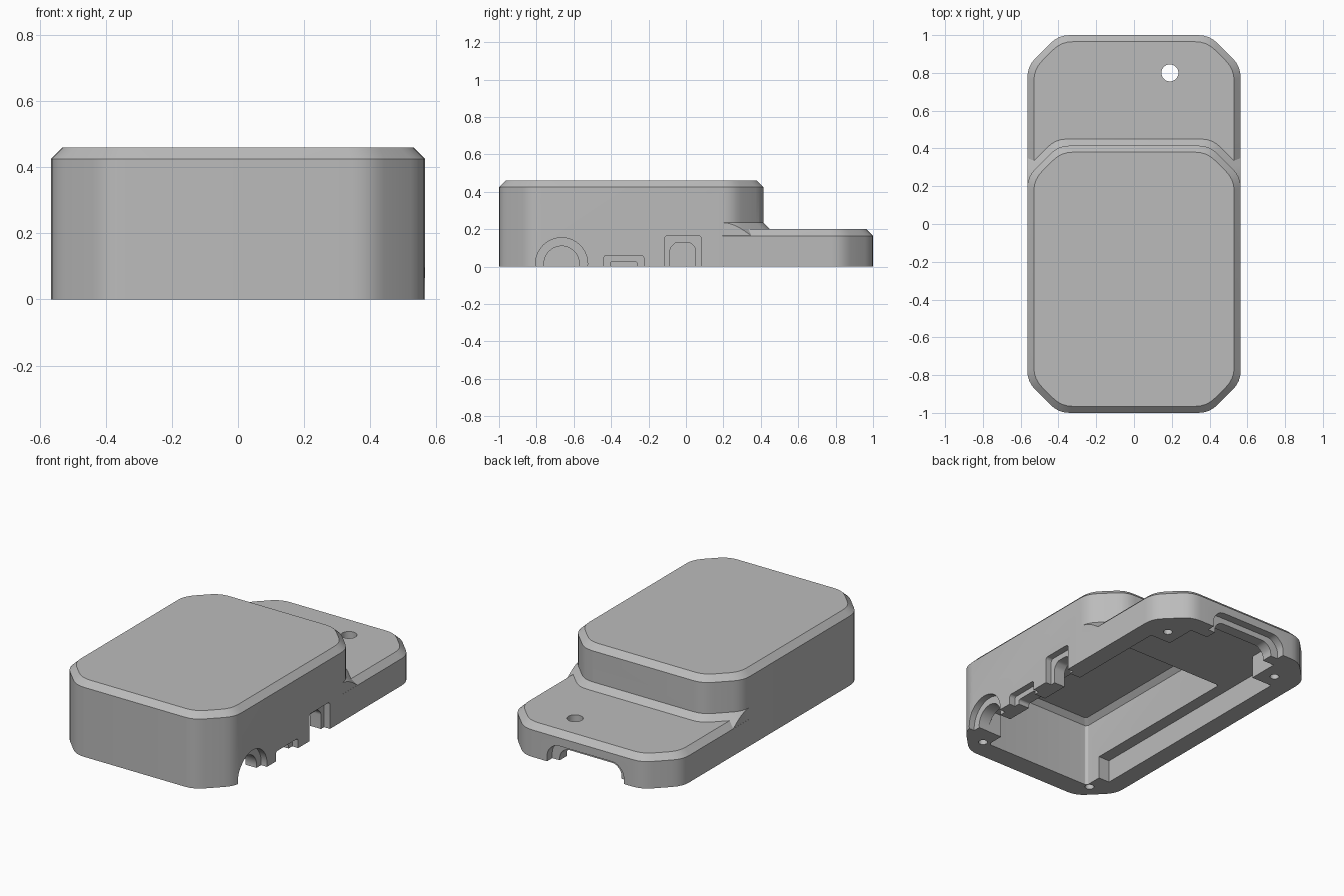
import bpy, bmesh, math

cube = bpy.data.objects.get("Cube")
if cube:
    bpy.data.objects.remove(cube, do_unlink=True)

grey = bpy.data.materials.new("case_grey")
grey.use_nodes = True
COLOUR = (0.5, 0.5, 0.5, 1)
grey.diffuse_color = COLOUR
grey.node_tree.nodes["Principled BSDF"].inputs["Base Color"].default_value = COLOUR


def outline(x0, x1, y0, y1, cut, soft):
    """Rectangle with cut corners whose vertices are softened."""
    pts = [(x1, y0 + cut), (x1, y1 - cut), (x1 - cut, y1), (x0 + cut, y1),
           (x0, y1 - cut), (x0, y0 + cut), (x0 + cut, y0), (x1 - cut, y0)]
    out = []
    for i, p in enumerate(pts):
        ends = []
        for q in (pts[i - 1], pts[(i + 1) % len(pts)]):
            d = math.dist(p, q)
            ends.append([p[k] + (q[k] - p[k]) * soft / d for k in (0, 1)])
        for t in (0, 0.25, 0.5, 0.75, 1):
            out.append([(1 - t) ** 2 * ends[0][k] + 2 * t * (1 - t) * p[k]
                        + t * t * ends[1][k] for k in (0, 1)])
    return out


def circle(cx, cy, r, n=40):
    return [(cx + r * math.cos(math.tau * i / n), cy + r * math.sin(math.tau * i / n))
            for i in range(n)]


def loft(name, layers, axis="z"):
    """Closed solid through (outline, level) layers along an axis."""
    place = {"z": lambda u, v, w: (u, v, w), "x": lambda u, v, w: (w, u, v),
             "y": lambda u, v, w: (u, w, v)}[axis]
    bm = bmesh.new()
    rings = [[bm.verts.new(place(u, v, w)) for u, v in pts] for pts, w in layers]
    n = len(rings[0])
    for a, b in zip(rings, rings[1:]):
        for i in range(n):
            bm.faces.new((a[i], a[(i + 1) % n], b[(i + 1) % n], b[i]))
    bm.faces.new(rings[0][::-1])
    bm.faces.new(rings[-1])
    bmesh.ops.recalc_face_normals(bm, faces=bm.faces)
    mesh = bpy.data.meshes.new(name)
    bm.to_mesh(mesh)
    bm.free()
    mesh.materials.append(grey)
    obj = bpy.data.objects.new(name, mesh)
    bpy.context.collection.objects.link(obj)
    return obj


def prism(name, pts, a, b, axis="z"):
    return loft(name, [(pts, a), (pts, b)], axis)


def box(name, x0, x1, y0, y1, z0, z1):
    return prism(name, [(x0, y0), (x1, y0), (x1, y1), (x0, y1)], z0, z1)


def combine(target, tool, operation):
    """Apply a boolean and discard the tool."""
    tool.hide_render = True
    mod = target.modifiers.new("bool", "BOOLEAN")
    mod.operation, mod.solver, mod.object = operation, "EXACT", tool
    bpy.context.view_layer.objects.active = target
    bpy.ops.object.modifier_apply(modifier=mod.name)
    bpy.data.objects.remove(tool, do_unlink=True)


def body_outline(hx, y0, y1, inset):
    return outline(-hx + inset, hx - inset, y0 + inset, y1 - inset,
                   0.165 - 0.586 * inset, 0.06)


def block(name, hx, y0, y1, top, bevel=0.035):
    return loft(name, [(body_outline(hx, y0, y1, 0), -0.1),
                       (body_outline(hx, y0, y1, 0), top - bevel),
                       (body_outline(hx, y0, y1, bevel), top)])


# Outer shell: tall block, low tail block, sloped skirt where they meet
case = block("case", 0.565, -1, 0.415, 0.46)
combine(case, block("tail", 0.5646, -0.35, 1, 0.2), "UNION")
skirt = loft("skirt", [(body_outline(0.565, -1, 0.415, -0.07), 0.165),
                       (body_outline(0.565, -1, 0.415, 0.001), 0.236)])
combine(skirt, box("skirt_limit", -0.5642, 0.5642, 0, 0.9, 0, 1), "INTERSECT")
combine(case, skirt, "UNION")
combine(case, box("floor_cut", -2, 2, -2, 2, -1, 0), "DIFFERENCE")

# Deep cavity with softened ceiling edge
deep = [(-0.375, 0.36, -0.87, 0.31)]
for x0, x1, y0, y1 in deep:
    full = outline(x0, x1, y0, y1, 0.012, 0.004)
    small = outline(x0 + 0.03, x1 - 0.03, y0 + 0.03, y1 - 0.03, 0.012, 0.004)
    combine(case, loft("deep_cavity", [(full, -0.2), (full, 0.39), (small, 0.42)]),
            "DIFFERENCE")

# Shallow cavity, leaving solid corners for the screws
combine(case, box("shallow_long", -0.31, 0.31, -0.86, 0.88, -0.2, 0.14), "DIFFERENCE")
combine(case, box("shallow_wide", -0.45, 0.45, -0.76, 0.69, -0.21, 0.141), "DIFFERENCE")

# Screw holes and the hole through the tail
for x in (-0.4, 0.4):
    for y in (-0.875, 0.78):
        combine(case, prism("screw_hole", circle(x, y, 0.026, 20), -0.2, 0.13),
                "DIFFERENCE")
combine(case, prism("light_hole", circle(0.19, 0.8, 0.045, 32), 0.05, 0.5), "DIFFERENCE")

# Side ports: wide shallow recess, then a narrower opening to the inside
ports = [
    (circle(-0.665, 0.015, 0.14), circle(-0.665, 0.015, 0.095)),
    (outline(-0.44, -0.225, -0.1, 0.06, 0.01, 0.005),
     outline(-0.405, -0.26, -0.1, 0.028, 0.008, 0.004)),
    (outline(-0.115, 0.082, -0.1, 0.165, 0.01, 0.005),
     outline(-0.085, 0.052, -0.1, 0.13, 0.03, 0.015)),
]
for recess, opening in ports:
    combine(case, prism("port_recess", recess, 0.525, 0.7, "x"), "DIFFERENCE")
    combine(case, prism("port_opening", opening, 0.4, 0.7, "x"), "DIFFERENCE")

# Rear cable slot, stepped in the same way
combine(case, prism("slot_recess", outline(-0.28, 0.24, -0.15, 0.115, 0.05, 0.03),
                    0.95, 1.2, "y"), "DIFFERENCE")
combine(case, prism("slot_opening", outline(-0.23, 0.19, -0.15, 0.08, 0.04, 0.025),
                    0.82, 1.2, "y"), "DIFFERENCE")

# Single colour and shading
case.data.materials.clear()
case.data.materials.append(grey)
for face in case.data.polygons:
    face.material_index = 0
bpy.ops.object.select_all(action="DESELECT")
case.select_set(True)
bpy.context.view_layer.objects.active = case
bpy.ops.object.shade_smooth_by_angle(angle=math.radians(25))
